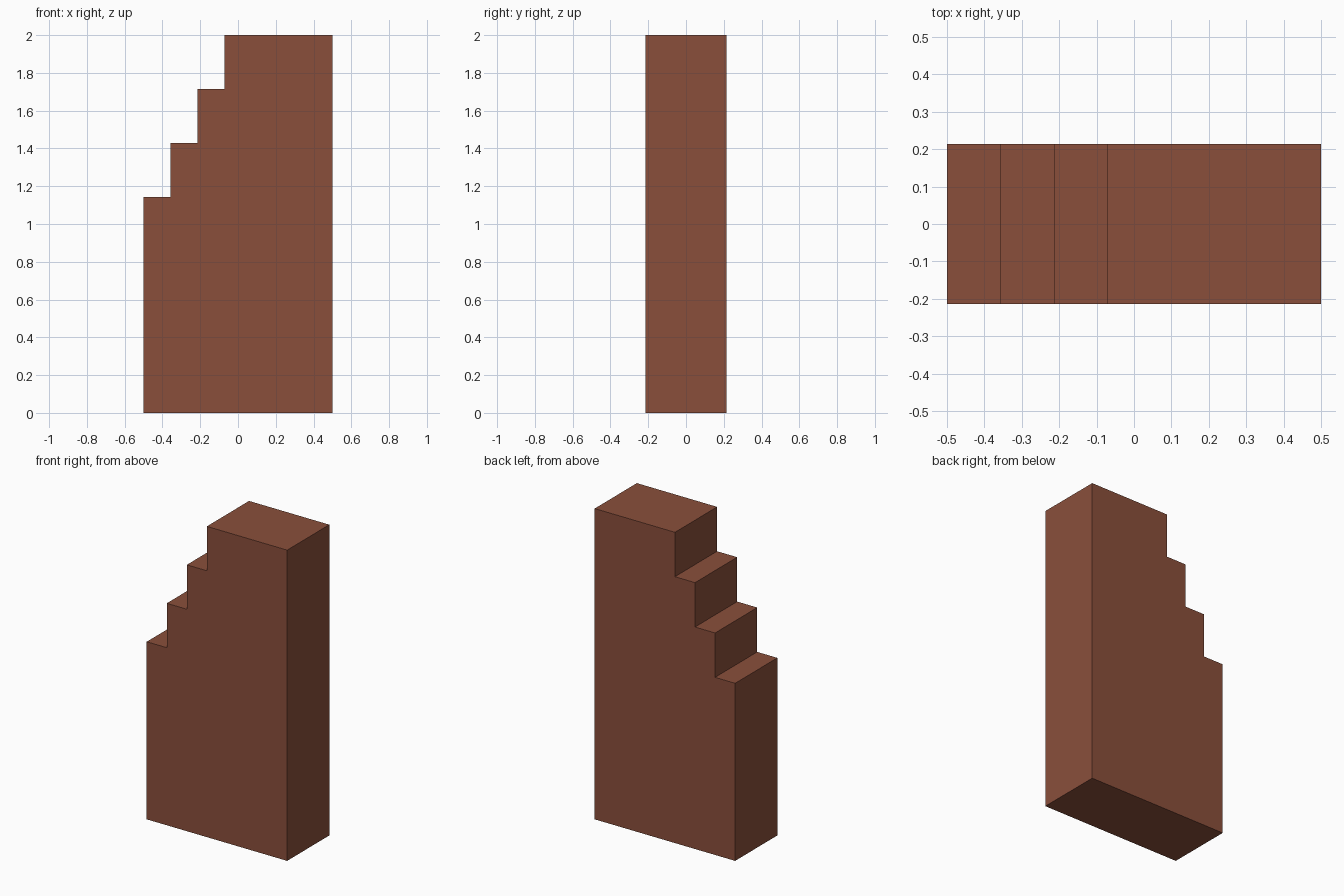
import bpy, bmesh

if "Cube" in bpy.data.objects:
    bpy.data.objects.remove(bpy.data.objects["Cube"])

U = 1 / 7             # module: width 7, depth 3, height 14
HALF_DEPTH = 1.5 * U
STEPS = 3             # treads below the top platform

brick = bpy.data.materials.new("red brown")
brick.diffuse_color = (0.254, 0.078, 0.044, 1)
brick.use_nodes = True
brick.node_tree.nodes["Principled BSDF"].inputs["Base Color"].default_value = brick.diffuse_color

# Stepped side profile (x, z), climbing from left to right
profile = [(0.5, 0), (0.5, 2)]
for i in range(STEPS, -1, -1):
    x = -0.5 + i * U
    z = (8 + 2 * i) * U
    if i < STEPS:
        profile.append((x + U, z))
    profile.append((x, z))
profile.append((-0.5, 0))

# Extrude the profile through the depth
bm = bmesh.new()
face = bm.faces.new([bm.verts.new((x, -HALF_DEPTH, z)) for x, z in profile])
ext = bmesh.ops.extrude_face_region(bm, geom=[face])
verts = [g for g in ext["geom"] if isinstance(g, bmesh.types.BMVert)]
bmesh.ops.translate(bm, verts=verts, vec=(0, 2 * HALF_DEPTH, 0))
bmesh.ops.recalc_face_normals(bm, faces=bm.faces)

mesh = bpy.data.meshes.new("stepped_wall")
bm.to_mesh(mesh)
bm.free()
mesh.materials.append(brick)
wall = bpy.data.objects.new("stepped_wall", mesh)
bpy.context.collection.objects.link(wall)
